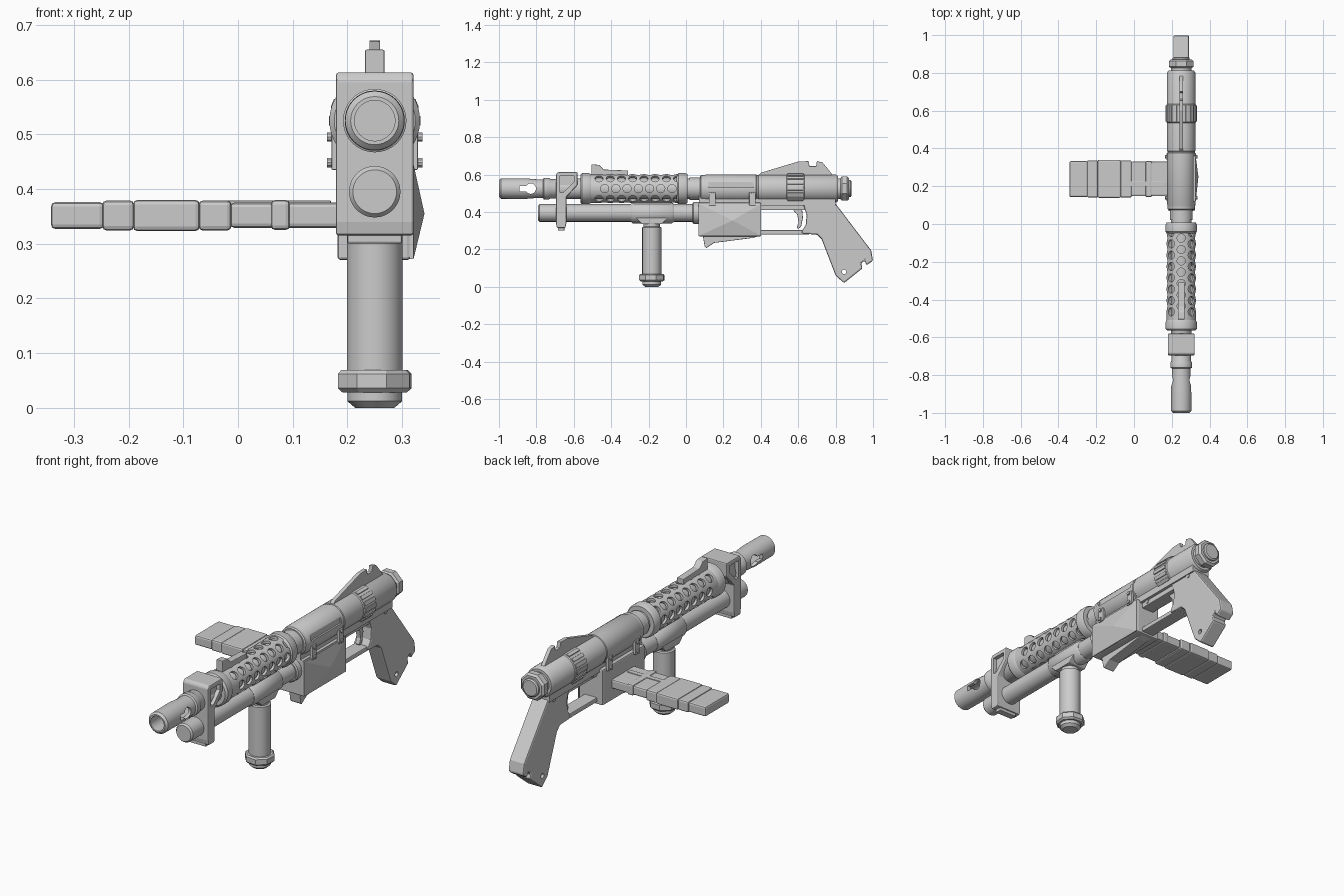
import bpy, bmesh, math
from mathutils import Vector, Matrix

if "Cube" in bpy.data.objects:
    bpy.data.objects.remove(bpy.data.objects["Cube"])

CX, BZ, TZ = 0.25, 0.525, 0.395   # centre plane, barrel height, lower tube height
grey = bpy.data.materials.new("light_grey")
grey.use_nodes = True
grey.diffuse_color = (0.6, 0.6, 0.6, 1)
grey.node_tree.nodes["Principled BSDF"].inputs["Base Color"].default_value = (0.6, 0.6, 0.6, 1)


def finish(name, bm, bevel=0.0):
    bmesh.ops.recalc_face_normals(bm, faces=bm.faces)
    me = bpy.data.meshes.new(name)
    bm.to_mesh(me)
    bm.free()
    me.materials.append(grey)
    ob = bpy.data.objects.new(name, me)
    bpy.context.collection.objects.link(ob)
    if bevel:
        m = ob.modifiers.new("bevel", "BEVEL")
        m.width, m.segments, m.limit_method = bevel, 2, "ANGLE"
    return ob


def smooth(ob):
    bpy.ops.object.select_all(action="DESELECT")
    ob.select_set(True)
    bpy.context.view_layer.objects.active = ob
    bpy.ops.object.shade_smooth_by_angle(angle=math.radians(35))


def lathe(name, prof, z=BZ, n=40, closed=False, upright=False, y=0, turn=0):
    """Turn (radius, position) pairs about a lengthwise or upright axis."""
    bm = bmesh.new()
    rings = []
    for r, t in prof:
        ring = []
        for i in range(n):
            a = math.tau * (i + turn) / n
            u, v = r * math.cos(a), r * math.sin(a)
            ring.append(bm.verts.new((CX + u, y + v, t) if upright else (CX + u, t, z + v)))
        rings.append(ring)
    pairs = list(zip(rings, rings[1:]))
    if closed:
        pairs.append((rings[-1], rings[0]))
    else:
        bm.faces.new(rings[0])
        bm.faces.new(rings[-1])
    for a, b in pairs:
        for i in range(n):
            j = (i + 1) % n
            bm.faces.new((a[i], a[j], b[j], b[i]))
    ob = finish(name, bm)
    if n > 12:
        smooth(ob)
    return ob


def prism(name, pts, half, bevel=0.0, x=CX):
    """Side outline of (y, z) points extruded across x."""
    bm = bmesh.new()
    f = bm.faces.new([bm.verts.new((x - half, y, z)) for y, z in pts])
    g = bmesh.ops.extrude_face_region(bm, geom=[f])
    bmesh.ops.translate(bm, vec=(2 * half, 0, 0),
                        verts=[v for v in g["geom"] if isinstance(v, bmesh.types.BMVert)])
    return finish(name, bm, bevel)


def box(name, x, y, z, bevel=0.0):
    return prism(name, [(y[0], z[0]), (y[1], z[0]), (y[1], z[1]), (y[0], z[1])],
                 (x[1] - x[0]) / 2, bevel, (x[0] + x[1]) / 2)


def rods(name, items, n=20):
    """Several cylinders in one mesh: (centre, direction, radius, length)."""
    bm = bmesh.new()
    for c, d, r, length in items:
        m = Matrix.Translation(c) @ Vector((0, 0, 1)).rotation_difference(Vector(d)).to_matrix().to_4x4()
        bmesh.ops.create_cone(bm, cap_ends=True, segments=n, radius1=r, radius2=r,
                              depth=length, matrix=m)
    return finish(name, bm)


def cut(ob, *cutters):
    for c in cutters:
        m = ob.modifiers.new("cut", "BOOLEAN")
        m.operation, m.object, m.solver = "DIFFERENCE", c, "EXACT"
        c.hide_render = True
        c.hide_set(True)


# Muzzle with bore and keyhole slots
muzzle = lathe("muzzle", [(.044, -1), (.054, -.99), (.055, -.86), (.050, -.80), (.050, -.765),
                          (.058, -.76), (.058, -.735), (.052, -.725), (.052, -.6),
                          (.037, -.6), (.037, -1)], closed=True)
cut(muzzle, rods("keyhole_cutter", [((CX, -.83, BZ), (1, 0, 0), .028, .3)]),
    box("slot_cutter", (.1, .4), (-.89, -.83), (BZ - .014, BZ + .014)))
lathe("inner_barrel", [(.05, -.7), (.055, -.69), (.055, .02), (.06, .02), (.06, .1)])

# Perforated shroud
shroud = lathe("barrel_shroud", [(.077, -.53), (.077, -.03), (.064, -.03), (.064, -.53)], closed=True)
holes = []
for row in range(8):
    a = row * math.tau / 8
    d = Vector((math.cos(a), 0, math.sin(a)))
    for k in range(7 + row % 2):
        holes.append((Vector((CX, -.465 + .06 * k + (0 if row % 2 else .03), BZ)) + d * .08, d, .022, .05))
cut(shroud, rods("hole_cutter", holes, 16))
for nm, y in (("front_collar", -.565), ("rear_collar", -.05)):
    lathe(nm, [(.074, y), (.083, y + .01), (.083, y + .045), (.077, y + .058)])
prism("shroud_rail", [(-.505, .595), (-.505, .655), (-.465, .652), (-.44, .627), (-.31, .622), (-.31, .595)],
      .018, .003)

# Receiver tube with ejection recess
receiver = lathe("receiver", [(.066, .075), (.072, .08), (.072, .1), (.075, .105), (.075, .375),
                              (.072, .378), (.072, .384), (.075, .387), (.075, .80), (.068, .812),
                              (.055, .812), (.055, .84)])
cut(receiver, box("port_cutter", (CX + .066, .4), (.12, .36), (.53, .59)))
lathe("ribbed_band", [(.074, .535), (.079, .54), (.079, .63), (.074, .635)])
ribs = bmesh.new()
for i in range(16):
    m = Matrix.Translation((CX, .585, BZ)) @ Matrix.Rotation(i * math.tau / 16, 4, "Y")
    m = m @ Matrix.Translation((.077, 0, 0)) @ Matrix.Diagonal((.014, .085, .018, 1))
    bmesh.ops.create_cube(ribs, size=1, matrix=m)
finish("band_ribs", ribs, .002)
lathe("end_nut", [(.06, .825), (.07, .833), (.07, .862), (.06, .872)], n=8, turn=.5)
lathe("end_plug", [(.045, .86), (.045, .88), (.038, .885)])

# Rear sight fin
prism("rear_sight", [(.38, .59), (.40, .61), (.60, .67), (.655, .672), (.66, .645), (.695, .645),
                     (.70, .672), (.73, .665), (.775, .61), (.79, .59)], .01, .002)

# Front bracket with recessed sides
bracket = prism("front_bracket", [(-.695, .34), (-.69, .315), (-.645, .315), (-.64, .34), (-.64, .48),
                                  (-.58, .545), (-.58, .613), (-.685, .613), (-.695, .60)], .071, .005)
pocket = [(-.675, .505), (-.655, .505), (-.60, .56), (-.60, .592), (-.675, .592)]
cut(bracket, *[prism("pocket_cutter", pocket, .02, x=CX + s * .071) for s in (-1, 1)])
box("bracket_foot", (.2, .3), (-.685, -.65), (.30, .33), .004)

# Lower tube and sleeve
lathe("lower_tube", [(.040, -.79), (.047, -.782), (.047, -.29), (.047, .05)], z=TZ)
lathe("tube_sleeve", [(.048, -.295), (.055, -.285), (.055, -.075), (.048, -.065)], z=TZ)
lathe("tube_collar", [(.052, .035), (.058, .04), (.058, .08)], z=TZ)
prism("sleeve_lug", [(-.27, .37), (-.235, .335), (-.13, .335), (-.095, .37)], .05, .004)
box("tube_spacer", (.225, .275), (-.28, -.08), (.43, .465), .004)

# Fore grip
lathe("fore_grip", [(.043, .35), (.043, .322), (.051, .318), (.051, .06)], upright=True, y=-.183)
lathe("grip_nut", [(.062, .028), (.071, .036), (.071, .062), (.064, .069)], n=8, upright=True, y=-.183, turn=.4)
lathe("grip_foot", [(.036, 0), (.05, .012), (.05, .03)], upright=True, y=-.183)

# Magazine housing with pyramid cover
box("magazine_housing", (.182, .315), (.068, .402), (.27, .45), .006)
cover = bmesh.new()
base = [cover.verts.new((.314, y, z)) for y, z in ((.068, .272), (.402, .272), (.402, .445), (.068, .445))]
rim = [cover.verts.new((.321, v.co.y, v.co.z)) for v in base]
tip = cover.verts.new((.341, .25, .355))
for i in range(4):
    j = (i + 1) % 4
    cover.faces.new((base[i], base[j], rim[j], rim[i]))
    cover.faces.new((rim[i], rim[j], tip))
finish("side_cover", cover)
prism("release_lever", [(.09, .275), (.40, .275), (.36, .262), (.15, .235), (.108, .207), (.10, .215)], .03, .003)
box("receiver_bridge", (.20, .30), (.07, .80), (.435, .49))
for s in (-1, 1):
    for y in (.14, .355):
        x = CX + s * .071
        box("cover_hinge", (x - .008, x + .008), (y - .017, y + .017), (.435, .505), .002)
        rods("hinge_pins", [((CX + s * .081, y, z), (1, 0, 0), .009, .012) for z in (.448, .495)], 10)

# Side magazine, in stepped segments
for nm, x, y, z in (("magazine_tip", (-.342, -.245), (.142, .333), (.327, .376)),
                    ("magazine_outer", (-.248, -.19), (.14, .337), (.324, .379)),
                    ("magazine_middle", (-.192, -.07), (.138, .34), (.323, .38)),
                    ("magazine_inner", (-.072, -.012), (.14, .337), (.324, .379)),
                    ("magazine_neck", (-.015, .2), (.147, .33), (.329, .375)),
                    ("magazine_catch", (.06, .095), (.142, .334), (.325, .38))):
    box(nm, x, y, z, .008)
box("magazine_rib", (-.05, .17), (.20, .225), (.37, .379), .002)

# Trigger group
box("frame_bar", (.215, .285), (.39, .80), (.41, .46), .004)
box("guard_bar", (.215, .285), (.39, .66), (.28, .303), .004)
prism("trigger", [(.565, .42), (.62, .42), (.625, .37), (.615, .32), (.60, .31), (.592, .318),
                  (.602, .345), (.595, .385)], .012, .003)

# Rear grip
grip = prism("rear_grip", [(.625, .445), (.80, .445), (.815, .425), (.99, .195), (1.0, .14), (.965, .115),
                           (.955, .14), (.935, .125), (.945, .10), (.845, .02), (.80, .06), (.725, .255),
                           (.70, .28), (.62, .283), (.62, .30), (.64, .33), (.645, .385)], .042, .008)
cut(grip, rods("lanyard_cutter", [((CX, .845, .08), (1, 0, 0), .012, .2)]))
rods("frame_pins", [((CX, .755, .43), (1, 0, 0), .011, .092), ((CX, .44, .43), (1, 0, 0), .011, .078)])
